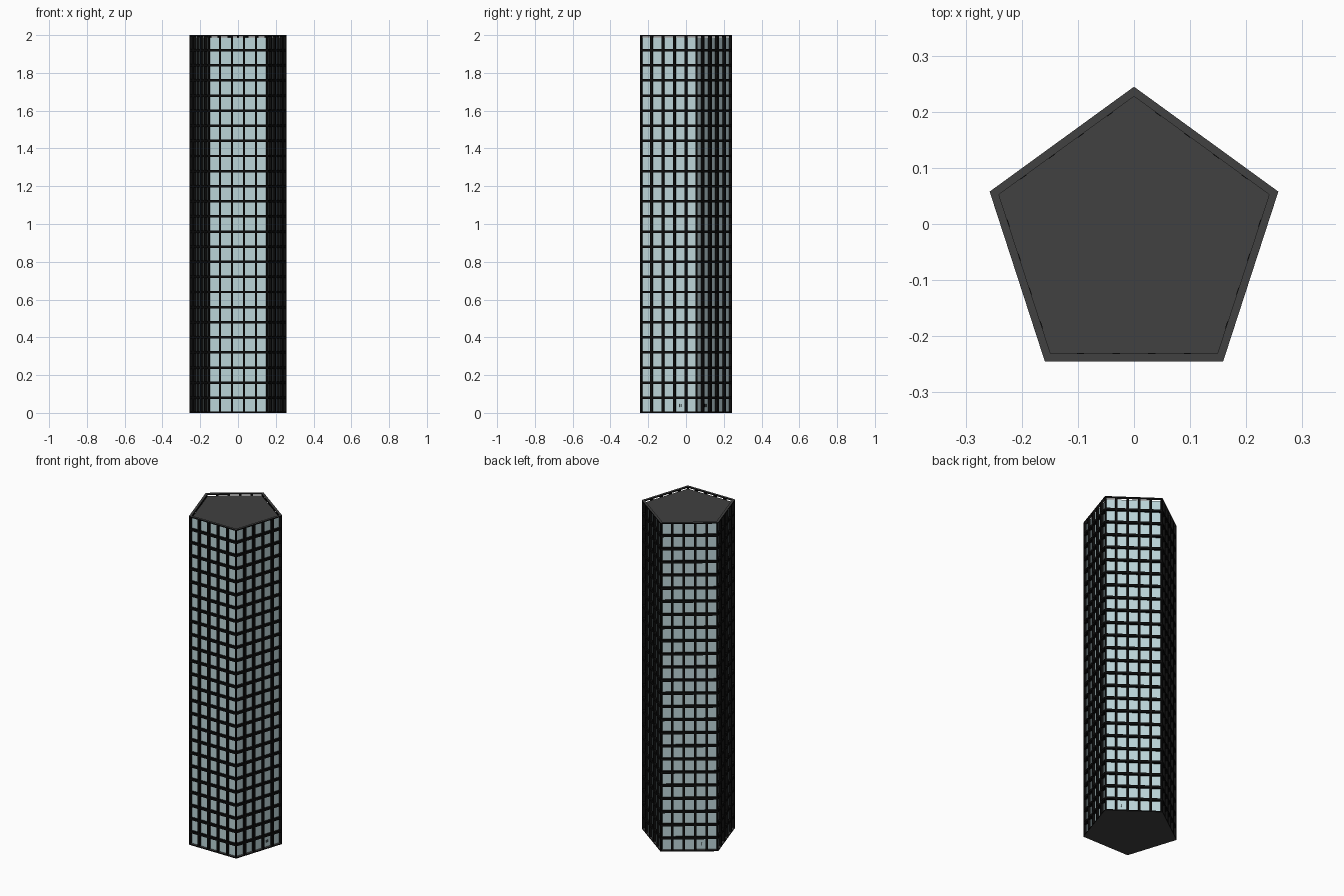
import bpy, bmesh, math
from mathutils import Vector

if "Cube" in bpy.data.objects:
    bpy.data.objects.remove(bpy.data.objects["Cube"])

R, DEPTH, H = 0.2705, 0.014, 2.0
ROWS, COLS, HALF = 25, 5, 0.0065
RI = R - DEPTH / math.cos(math.radians(36))
CY = -R * (1 - math.cos(math.radians(36))) / 2


def material(name, rgb):
    m = bpy.data.materials.new(name)
    m.diffuse_color = (*rgb, 1)
    m.use_nodes = True
    m.node_tree.nodes["Principled BSDF"].inputs["Base Color"].default_value = m.diffuse_color
    return m


GLASS = material("glass", (0.5, 0.66, 0.69))
BLACK = material("black_frame", (0.004, 0.004, 0.004))
GREY = material("dark_roof", (0.052, 0.052, 0.052))


def pentagon(r):
    return [Vector((r * math.cos(math.radians(90 + 72 * k)),
                    CY + r * math.sin(math.radians(90 + 72 * k)))) for k in range(5)]


OUT, INN = pentagon(R), pentagon(RI)


def prism(bm, pts, z0, z1):
    lo = [bm.verts.new((p.x, p.y, z0)) for p in pts]
    hi = [bm.verts.new((p.x, p.y, z1)) for p in pts]
    bm.faces.new(lo[::-1])
    bm.faces.new(hi)
    for i in range(len(pts)):
        j = (i + 1) % len(pts)
        bm.faces.new((lo[i], lo[j], hi[j], hi[i]))


def ring(bm, z0, z1):
    loops = [[bm.verts.new((p.x, p.y, z)) for p in pts]
             for pts, z in ((OUT, z0), (OUT, z1), (INN, z1), (INN, z0))]
    for a in range(4):
        A, B = loops[a], loops[(a + 1) % 4]
        for i in range(5):
            j = (i + 1) % 5
            bm.faces.new((A[i], A[j], B[j], B[i]))


def finish(bm, name, side, cap=None):
    bmesh.ops.recalc_face_normals(bm, faces=bm.faces)
    me = bpy.data.meshes.new(name)
    me.materials.append(side)
    if cap:
        me.materials.append(cap)
        for f in bm.faces:
            f.material_index = int(abs(f.normal.z) > 0.5)
    bm.to_mesh(me)
    bm.free()
    bpy.context.collection.objects.link(bpy.data.objects.new(name, me))


def face_axes(k):
    a, b = OUT[k], OUT[(k + 1) % 5]
    t = (b - a).normalized()
    return a, b, t, Vector((t.y, -t.x))


# Glass core with grey roof, slightly below the rim
bm = bmesh.new()
prism(bm, INN, 0.002, H - 0.012)
finish(bm, "glass_core", GLASS, GREY)

# Roof rim and base plate
bm = bmesh.new()
ring(bm, H - HALF, H)
finish(bm, "roof_rim", BLACK, GREY)
bm = bmesh.new()
prism(bm, OUT, 0, HALF)
finish(bm, "base_plate", BLACK, GREY)

# Floor bands
bm = bmesh.new()
for r in range(1, ROWS):
    z = H * r / ROWS
    ring(bm, z - HALF, z + HALF)
finish(bm, "floor_bands", BLACK)

# Vertical mullions and corner posts
bm = bmesh.new()
for k in range(5):
    a, b, t, n = face_axes(k)
    for c in range(1, COLS):
        p = a.lerp(b, c / COLS)
        q = p - n * (DEPTH + 0.001)
        prism(bm, [q - t * HALF, p - t * HALF, p + t * HALF, q + t * HALF], HALF, H - HALF)
    prev = face_axes(k - 1)[2]
    prism(bm, [a, a + t * HALF, INN[k], a - prev * HALF], HALF, H - HALF)
finish(bm, "mullions", BLACK)

# Double doors at ground level: centre seam and two handles
bm = bmesh.new()
for k, col in ((0, 3), (1, 1), (3, 3), (4, 1)):
    a, b, t, n = face_axes(k)
    mid = a.lerp(b, (col + 0.5) / COLS) - n * DEPTH
    for off, w, d, z0, z1 in ((0, 0.0005, 0.001, HALF, 0.0735),
                              (-0.005, 0.001, 0.004, 0.032, 0.046),
                              (0.005, 0.001, 0.004, 0.032, 0.046)):
        p = mid + t * off
        prism(bm, [p - t * w, p - t * w + n * d, p + t * w + n * d, p + t * w], z0, z1)
finish(bm, "door_handles", BLACK)
